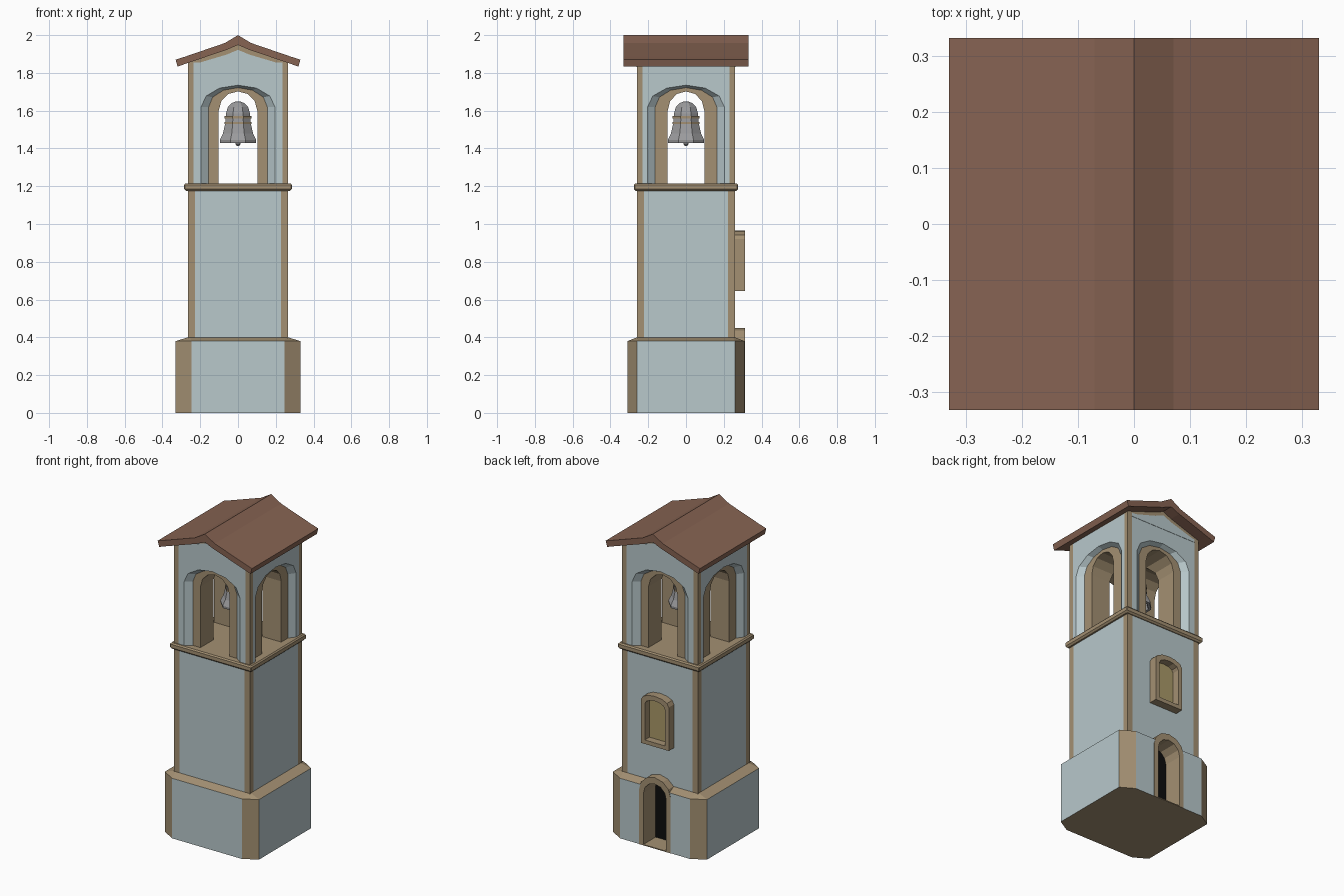
import bpy, bmesh
from math import sin, cos, pi

if "Cube" in bpy.data.objects:
    bpy.data.objects.remove(bpy.data.objects["Cube"])


def material(name, rgb):
    m = bpy.data.materials.new(name)
    m.diffuse_color = (*rgb, 1)
    m.use_nodes = True
    m.node_tree.nodes["Principled BSDF"].inputs["Base Color"].default_value = m.diffuse_color
    return m


WALL = material("pale_wall", (0.48, 0.58, 0.60))
TAN = material("tan_stone", (0.37, 0.28, 0.17))
ROOF = material("roof_tile", (0.24, 0.125, 0.085))
DARK = material("dark_opening", (0.004, 0.004, 0.004))
PANE = material("window_pane", (0.40, 0.32, 0.14))
METAL = material("bell_metal", (0.33, 0.33, 0.34))
MATS = [WALL, TAN, ROOF, DARK, PANE, METAL]


def loft(name, loops, side, caps=None, closed=False):
    """Skin equal-length loops; side is a material or a function (edge, level)."""
    bm = bmesh.new()
    rows = [[bm.verts.new(p) for p in lp] for lp in loops]
    n, levels = len(rows[0]), len(rows)
    for k in range(levels if closed else levels - 1):
        a, b = rows[k], rows[(k + 1) % levels]
        for i in range(n):
            j = (i + 1) % n
            f = bm.faces.new((a[i], a[j], b[j], b[i]))
            f.material_index = MATS.index(side(i, k) if callable(side) else side)
    if not closed:
        first, last = caps or (side, side)
        for row, m in ((rows[0], first), (rows[-1], last)):
            bm.faces.new(row).material_index = MATS.index(m)
    bmesh.ops.recalc_face_normals(bm, faces=bm.faces)
    me = bpy.data.meshes.new(name)
    bm.to_mesh(me)
    bm.free()
    for m in MATS:
        me.materials.append(m)
    ob = bpy.data.objects.new(name, me)
    bpy.context.collection.objects.link(ob)
    return ob


def cut(ob, cutters):
    for c in cutters:
        mod = ob.modifiers.new("cut", 'BOOLEAN')
        mod.operation, mod.solver, mod.object = 'DIFFERENCE', 'EXACT', c
        mod.material_mode = 'TRANSFER'
        c.hide_render = True
        bpy.context.view_layer.objects.active = ob
        bpy.ops.object.modifier_apply(modifier=mod.name)


def arch(hw, bottom, spring, top, n=6):
    """Arched outline as (across, z) pairs."""
    return ([(-hw, bottom), (hw, bottom)] +
            [(hw * cos(pi * i / n), spring + (top - spring) * sin(pi * i / n)) for i in range(n + 1)])


def place(outline, d, axis='Y'):
    return [(u, d, z) if axis == 'Y' else (d, u, z) for u, z in outline]


def octagon(ax, ay, bx, by, z):
    return [(bx, -ay, z), (ax, -by, z), (ax, by, z), (bx, ay, z),
            (-bx, ay, z), (-ax, by, z), (-ax, -by, z), (-bx, -ay, z)]


def striped_rect(hx, hy, s, z):
    return [(-hx, -hy, z), (s - hx, -hy, z), (hx - s, -hy, z), (hx, -hy, z), (hx, s - hy, z), (hx, hy - s, z),
            (hx, hy, z), (hx - s, hy, z), (s - hx, hy, z), (-hx, hy, z), (-hx, hy - s, z), (-hx, s - hy, z)]


def striped(i, k):
    return WALL if i % 3 == 1 else TAN


# base with chamfered stone corners, and shaft with stone corner strips
base = loft("base", [octagon(0.33, 0.31, 0.245, 0.26, 0), octagon(0.33, 0.31, 0.245, 0.26, 0.38),
                     octagon(0.265, 0.26, 0.255, 0.25, 0.40)],
            lambda i, k: WALL if k == 0 and i % 2 else TAN, (TAN, TAN))
shaft = loft("shaft", [striped_rect(0.265, 0.26, 0.037, z) for z in (0.37, 1.195)], striped, (TAN, TAN))

# ledge under the belfry
loft("ledge", [octagon(x, x - 0.01, x - 0.004, x - 0.014, z) for x, z in
               ((0.275, 1.175), (0.285, 1.185), (0.285, 1.207), (0.278, 1.215))], TAN)

# belfry block with splayed arches and crossing tunnels
belfry = loft("belfry", [striped_rect(0.265, 0.26, 0.03, z) for z in (1.2, 1.855)], striped, (TAN, TAN))
cutters = []
for axis, half, w in (('Y', 0.26, 0.195), ('X', 0.265, 0.203)):
    outer, inner = arch(w, 1.205, 1.62, 1.735), arch(w - 0.04, 1.205, 1.62, 1.722)
    extra = arch(w + 0.04, 1.205, 1.62, 1.748)
    for s in (-1, 1):
        cutters.append(loft("splay_cutter", [place(extra, s * (half + 0.03), axis), place(outer, s * half, axis),
                                             place(inner, s * (half - 0.03), axis)], WALL, (WALL, TAN)))
    hole = arch(0.102 if axis == 'Y' else 0.097, 1.205, 1.60, 1.702)
    cutters.append(loft("tunnel_cutter", [place(hole, d, axis) for d in (-0.4, 0.4)], TAN))
cut(belfry, cutters)

# gable with stone edge under the roof
loft("gable_edge", [place([(-0.265, 1.85), (0.265, 1.85), (0.265, 1.86), (0.06, 1.925), (0, 1.96),
                           (-0.06, 1.925), (-0.265, 1.86)], y) for y in (-0.26, 0.26)], TAN)
loft("gable_face", [place([(-0.235, 1.83), (0.235, 1.83), (0.235, 1.845), (0.06, 1.897), (0, 1.922),
                           (-0.06, 1.897), (-0.235, 1.845)], y) for y in (-0.262, 0.262)], WALL)

# roof, a gently kinked profile
right = [(0.07, 1.958), (0.28, 1.886), (0.33, 1.870), (0.32, 1.833), (0.27, 1.851), (0.06, 1.922)]
roof_outline = [(0, 2.0)] + right + [(0, 1.948)] + [(-x, z) for x, z in reversed(right)]
loft("roof", [place(roof_outline, y) for y in (-0.332, 0.332)], ROOF)

# doorway at the back
door_cutter = loft("door_cutter", [place(arch(0.095, 0.003, 0.34, 0.425), y) for y in (0.175, 0.4)], TAN)
cut(base, [door_cutter])
cut(shaft, [door_cutter])
outer, inner = arch(0.11, 0, 0.35, 0.45), arch(0.08, 0.006, 0.33, 0.41)
loft("door_surround", [place(outer, 0.18), place(outer, 0.312), place(inner, 0.312), place(inner, 0.18)],
     TAN, closed=True)
loft("door_dark_panel", [place(arch(0.09, 0.004, 0.335, 0.42), y) for y in (0.176, 0.19)], DARK)

# window at the back
outer, inner = arch(0.098, 0.645, 0.92, 0.965), arch(0.07, 0.67, 0.90, 0.935)
loft("window_surround", [place(outer, 0.25), place(outer, 0.312), place(inner, 0.312), place(inner, 0.25)],
     TAN, closed=True)
loft("window_pane", [place(arch(0.08, 0.66, 0.90, 0.94), y) for y in (0.25, 0.265)], PANE)


# bell with two bands, hollow mouth and clapper
def ring(r, z, n=8):
    return [(r * cos(2 * pi * (i + .5) / n), r * sin(2 * pi * (i + .5) / n), z) for i in range(n)]


def turned(name, profile, mat):
    return loft(name, [ring(r, z) for r, z in profile], mat)


turned("bell", [(0.03, 1.58), (0.06, 1.53), (0.085, 1.43), (0.102, 1.43), (0.104, 1.445), (0.086, 1.48),
                (0.074, 1.53), (0.069, 1.585), (0.058, 1.62), (0.035, 1.64), (0.015, 1.648)], METAL)
for z in (1.535, 1.565):
    turned("bell_band", [(0.06, z - 0.006), (0.077, z - 0.006), (0.077, z + 0.006), (0.06, z + 0.006)], TAN)
turned("clapper", [(0.006, 1.59), (0.006, 1.45), (0.014, 1.435), (0.013, 1.42), (0.006, 1.413)], METAL)

for c in cutters + [door_cutter]:
    bpy.data.objects.remove(c)
